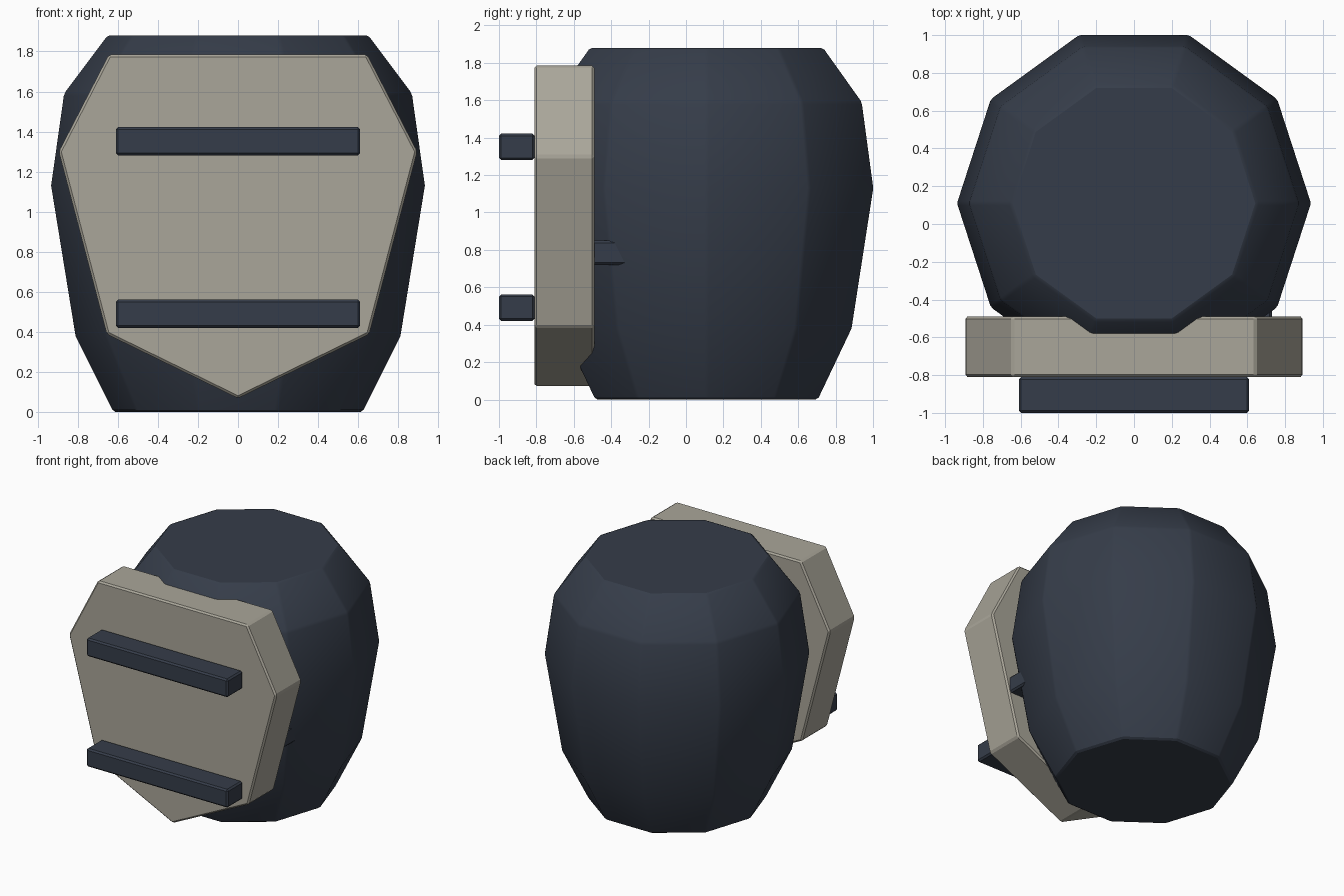
import bpy, bmesh, math

old = bpy.data.objects.get("Cube")
if old:
    bpy.data.objects.remove(old, do_unlink=True)


def material(name, rgb):
    m = bpy.data.materials.new(name)
    m.use_nodes = True
    col = (*rgb, 1)
    m.diffuse_color = col
    bsdf = m.node_tree.nodes["Principled BSDF"]
    bsdf.inputs["Base Color"].default_value = col
    bsdf.inputs["Roughness"].default_value = 0.8
    return m


slate = material("dark slate", (0.036, 0.046, 0.067))
stone = material("warm grey", (0.40, 0.38, 0.32))


def loft(name, rings, mat, bevel, smooth=False):
    """Skin a stack of equal-length rings and cap both ends."""
    bm = bmesh.new()
    rows = [[bm.verts.new(p) for p in ring] for ring in rings]
    n = len(rows[0])
    for a, b in zip(rows, rows[1:]):
        for i in range(n):
            j = (i + 1) % n
            bm.faces.new((a[i], a[j], b[j], b[i]))
    bm.faces.new(rows[0])
    bm.faces.new(rows[-1])
    bmesh.ops.recalc_face_normals(bm, faces=bm.faces)
    mesh = bpy.data.meshes.new(name)
    bm.to_mesh(mesh)
    bm.free()
    mesh.materials.append(mat)
    ob = bpy.data.objects.new(name, mesh)
    bpy.context.collection.objects.link(ob)
    mod = ob.modifiers.new("soft edges", "BEVEL")
    mod.width = bevel
    mod.segments = 1
    mod.limit_method = "ANGLE"
    mod.angle_limit = math.radians(25)
    # Apply the bevel before shading so the angle rule sees the cut edges
    for o in bpy.context.selected_objects:
        o.select_set(False)
    ob.select_set(True)
    bpy.context.view_layer.objects.active = ob
    bpy.ops.object.modifier_apply(modifier=mod.name)
    if smooth:
        bpy.ops.object.shade_smooth_by_angle(angle=math.radians(24))
    return ob


def box(name, x, y, z, mat, bevel=0.012):
    rings = [[(x[0], d, z[0]), (x[1], d, z[0]), (x[1], d, z[1]), (x[0], d, z[1])]
             for d in y]
    return loft(name, rings, mat, bevel)


# Ten-sided barrel body
SIDES, CENTRE_Y = 10, 0.11
profile = [(0.625, 0), (0.815, 0.38), (0.937, 1.13), (0.872, 1.59), (0.655, 1.88)]
body = [[(r * math.cos(math.tau * k / SIDES),
          CENTRE_Y + r * math.sin(math.tau * k / SIDES), z) for k in range(SIDES)]
        for r, z in profile]
loft("barrel_body", body, slate, 0.012, smooth=True)

# Pointed front shield
half = [(0.645, 1.785), (0.895, 1.30), (0.655, 0.388)]
outline = half + [(0, 0.068)] + [(-x, z) for x, z in reversed(half)]
loft("front_shield", [[(x, y, z) for x, z in outline] for y in (-0.81, -0.49)],
     stone, 0.012)

# Horizontal bars across the shield
for name, z in (("upper_bar", 1.28), ("lower_bar", 0.42)):
    box(name, (-0.61, 0.61), (-1.0, -0.81), (z, z + 0.142), slate)

# Small peg between the body and the shield on the left side
box("left_peg", (0.45, 0.73), (-0.55, -0.30), (0.72, 0.85), slate)
